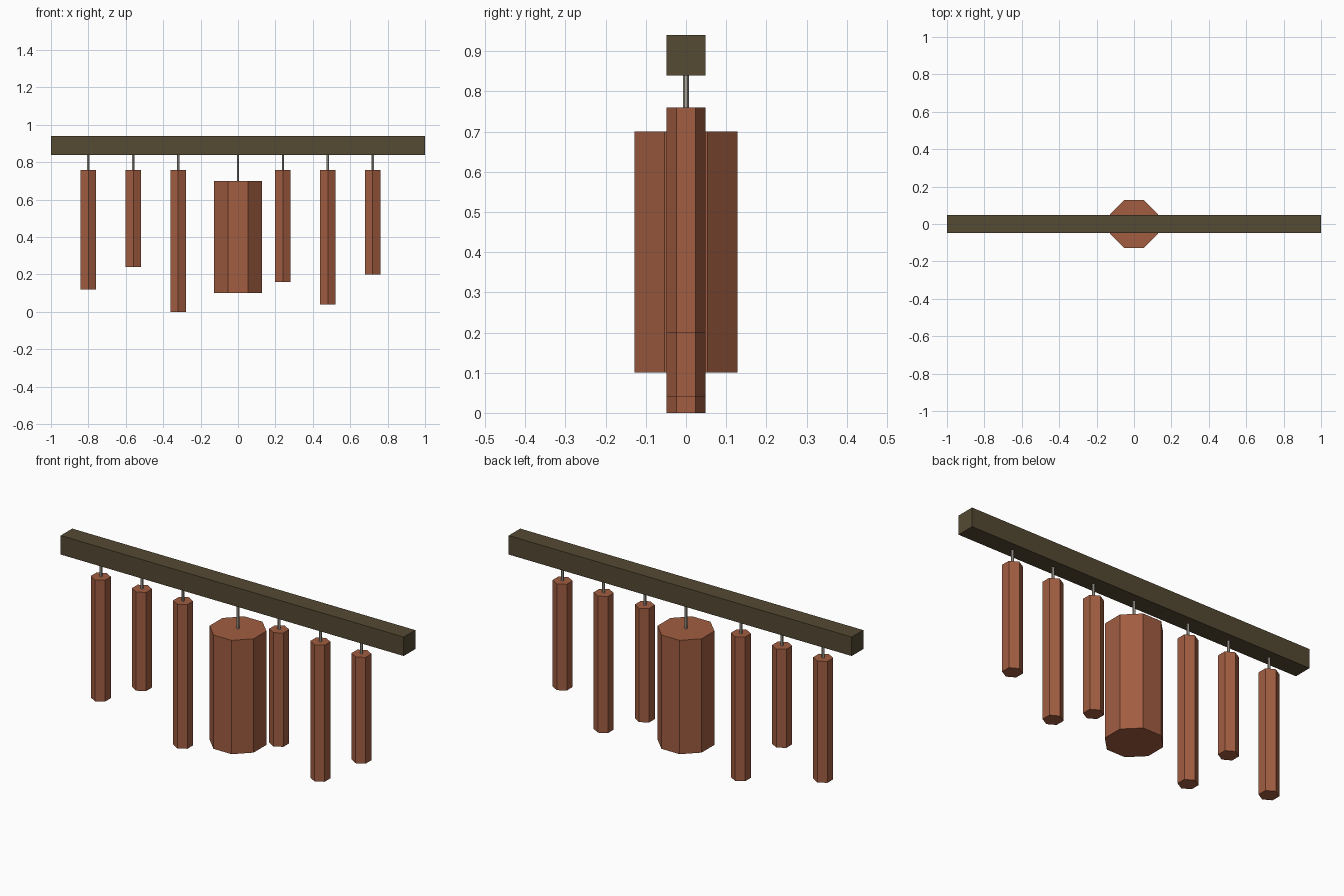
import bpy, math

if "Cube" in bpy.data.objects:
    bpy.data.objects.remove(bpy.data.objects["Cube"])


def material(name, colour):
    m = bpy.data.materials.new(name)
    m.diffuse_color = (*colour, 1.0)
    m.use_nodes = True
    m.node_tree.nodes["Principled BSDF"].inputs["Base Color"].default_value = m.diffuse_color
    return m


copper = material("copper_brown", (0.36, 0.11, 0.053))
wood = material("dark_olive_wood", (0.089, 0.067, 0.033))
cord_grey = material("cord_grey", (0.42, 0.39, 0.33))


def prism(name, sides, radius, x, z0, z1, mat, turn=0.0):
    """Upright flat-sided prism between two heights."""
    bpy.ops.mesh.primitive_cylinder_add(
        vertices=sides, radius=radius, depth=z1 - z0,
        location=(x, 0, (z0 + z1) / 2), rotation=(0, 0, turn))
    ob = bpy.context.object
    ob.name = name
    ob.data.materials.append(mat)
    return ob


BEAM_BOTTOM, BEAM_TOP = 0.84, 0.94

# Horizontal beam
bpy.ops.mesh.primitive_cube_add(size=1, location=(0, 0, (BEAM_BOTTOM + BEAM_TOP) / 2))
beam = bpy.context.object
beam.name = "beam"
beam.scale = (2.0, 0.096, BEAM_TOP - BEAM_BOTTOM)
bpy.ops.object.transform_apply(location=False, rotation=False, scale=True)
beam.data.materials.append(wood)

# Hanging hexagonal tubes with cords: (x position, bottom height)
TUBE_TOP = 0.76
tubes = [(-0.80, 0.12), (-0.56, 0.24), (-0.32, 0.0),
         (0.24, 0.16), (0.48, 0.04), (0.72, 0.20)]
for i, (x, bottom) in enumerate(tubes, 1):
    prism(f"chime_tube_{i}", 6, 0.048, x, bottom, TUBE_TOP, copper)
    prism(f"tube_cord_{i}", 6, 0.007, x, TUBE_TOP, BEAM_BOTTOM, cord_grey)

# Large octagonal centre bell, flat sides facing front and sides
prism("centre_bell", 8, 0.139, 0, 0.10, 0.70, copper, math.pi / 8)
prism("centre_cord", 6, 0.007, 0, 0.70, BEAM_BOTTOM, cord_grey)
